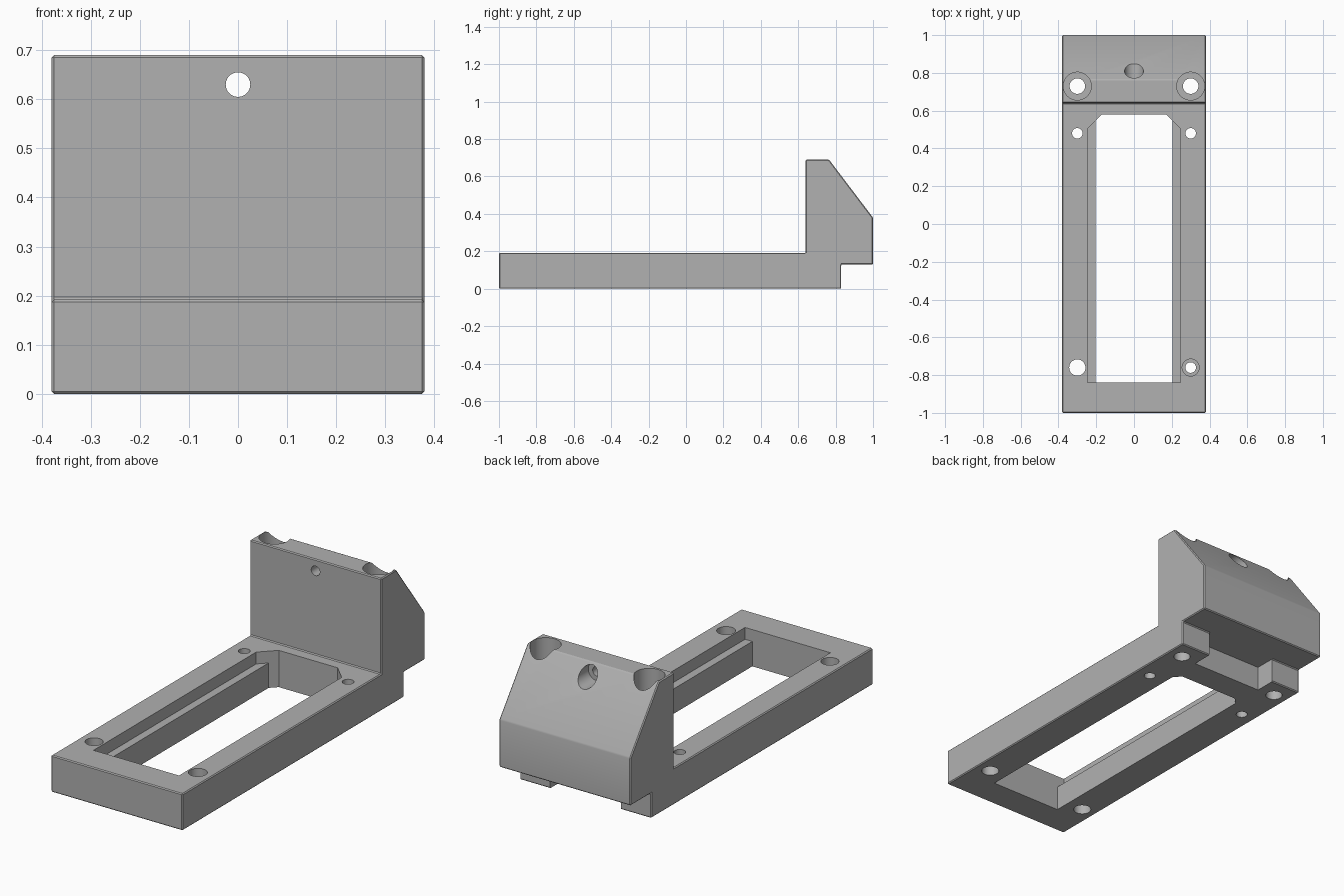
import bpy, bmesh, math
from mathutils import Vector

default = bpy.data.objects.get("Cube")
if default:
    bpy.data.objects.remove(default, do_unlink=True)

grey = bpy.data.materials.new("machined grey")
grey.use_nodes = True
grey.diffuse_color = (0.44, 0.44, 0.44, 1)
grey.node_tree.nodes["Principled BSDF"].inputs["Base Color"].default_value = (0.44, 0.44, 0.44, 1)


def prism(name, points, offset):
    """Closed solid from a planar outline pushed along an offset."""
    bm = bmesh.new()
    face = bm.faces.new([bm.verts.new(p) for p in points])
    top = bmesh.ops.extrude_face_region(bm, geom=[face])["geom"]
    verts = [g for g in top if isinstance(g, bmesh.types.BMVert)]
    bmesh.ops.translate(bm, verts=verts, vec=offset)
    bmesh.ops.recalc_face_normals(bm, faces=bm.faces)
    mesh = bpy.data.meshes.new(name)
    bm.to_mesh(mesh)
    bm.free()
    mesh.materials.append(grey)
    ob = bpy.data.objects.new(name, mesh)
    bpy.context.collection.objects.link(ob)
    return ob


def apply_modifier(ob, mod):
    bpy.context.view_layer.objects.active = ob
    bpy.ops.object.modifier_apply(modifier=mod.name)


def cut(cutter):
    cutter.hide_render = True
    mod = body.modifiers.new("cut", 'BOOLEAN')
    mod.operation, mod.solver, mod.object = 'DIFFERENCE', 'EXACT', cutter
    apply_modifier(body, mod)
    bpy.data.objects.remove(cutter, do_unlink=True)


def drill(x, y, radius, low, high):
    """Vertical round hole."""
    ring = [(x + radius * math.cos(a), y + radius * math.sin(a), low)
            for a in (math.tau * i / 40 for i in range(40))]
    cut(prism("drill", ring, Vector((0, 0, high - low))))


def drill_back(z, radius, start, end):
    """Round hole along y on the centre line."""
    ring = [(radius * math.cos(a), start, z + radius * math.sin(a))
            for a in (math.tau * i / 40 for i in range(40))]
    cut(prism("drill", ring, Vector((0, end - start, 0))))


# L-shaped bracket body with sloped back and raised heel
HALF = 0.38
side = [(-1, 0), (0.83, 0), (0.83, 0.13), (1, 0.13), (1, 0.38),
        (0.765, 0.69), (0.64, 0.69), (0.64, 0.192), (-1, 0.192)]
body = prism("bracket_body", [(-HALF, y, z) for y, z in side], Vector((2 * HALF, 0, 0)))
bevel = body.modifiers.new("edge_chamfer", 'BEVEL')
bevel.width, bevel.segments, bevel.limit_method = 0.005, 1, 'ANGLE'
apply_modifier(body, bevel)


# Long window: wide upper pocket above two side rails, clipped back corners
def window(half, low, high):
    corner = 0.58 - (half - 0.17)
    right = [(half, -0.84), (half, corner), (0.17, 0.58)]
    outline = right + [(-x, y) for x, y in reversed(right)]
    cut(prism("window", [(x, y, low) for x, y in outline], Vector((0, 0, high - low))))


window(0.247, 0.13, 0.3)
window(0.205, -0.1, 0.16)

# Heel notch between the two feet
notch = [(-0.205, 0.72), (0.205, 0.72), (0.205, 0.9), (-0.205, 0.9)]
cut(prism("notch", [(x, y, -0.1) for x, y in notch], Vector((0, 0, 0.23))))

# Mounting holes on both sides
for x in (-0.3, 0.3):
    drill(x, 0.48, 0.028, -0.1, 0.3)
    drill(x, 0.73, 0.041, -0.1, 0.8)
    drill(x, 0.73, 0.074, 0.2, 0.8)

# Front holes: one plain, one with an inner lip
drill(-0.3, -0.76, 0.043, -0.1, 0.3)
drill(0.3, -0.76, 0.028, -0.1, 0.3)
drill(0.3, -0.76, 0.045, 0.12, 0.3)
drill(0.3, -0.76, 0.043, -0.1, 0.06)

# Stepped centre hole through the upright
drill_back(0.63, 0.025, 0.5, 1.1)
drill_back(0.63, 0.05, 0.735, 1.1)

bpy.ops.object.select_all(action='DESELECT')
body.select_set(True)
bpy.context.view_layer.objects.active = body
bpy.ops.object.shade_smooth_by_angle(angle=math.radians(25))
